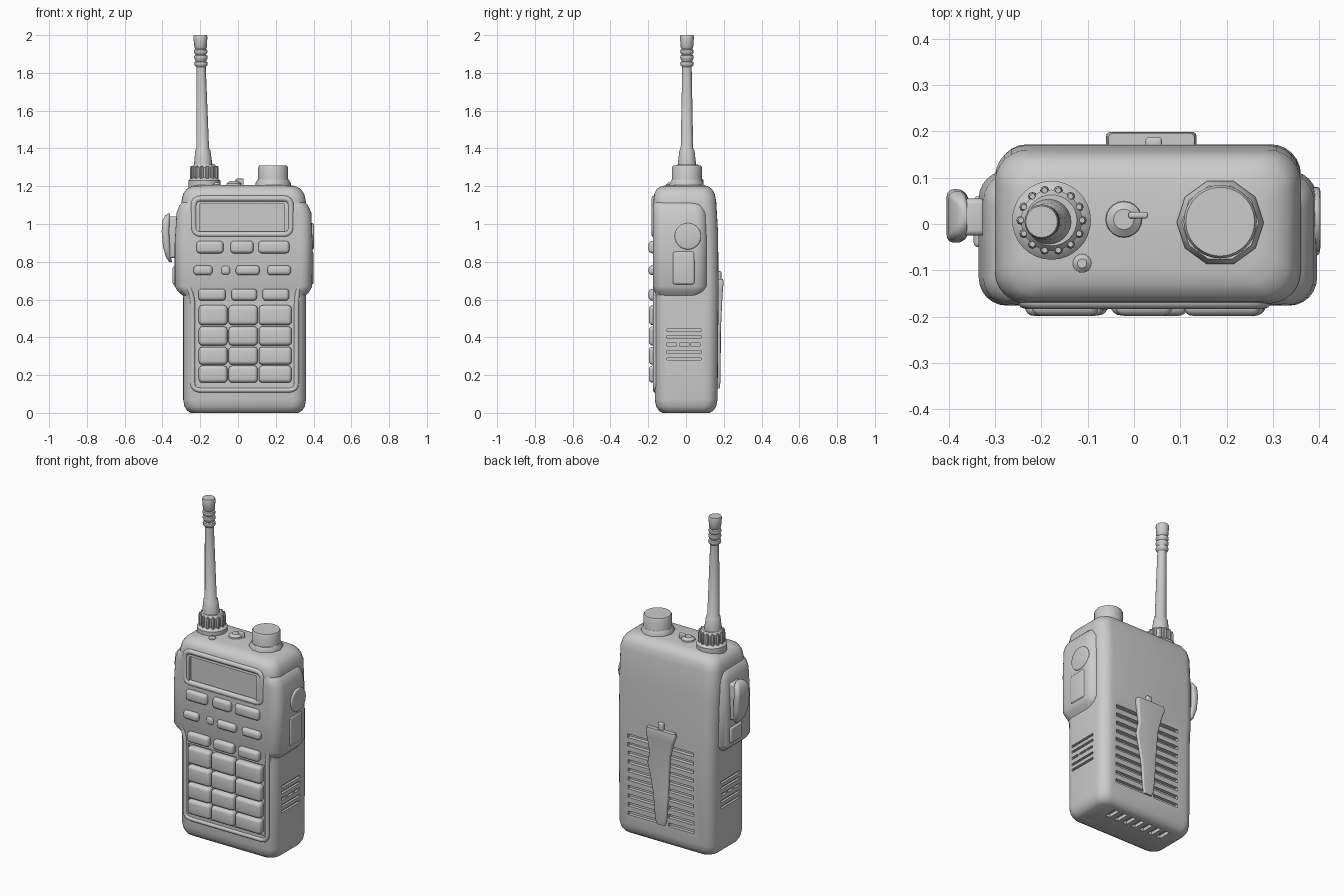
import bpy, bmesh, math
from mathutils import Vector


def finish(ob, angle=35):
    """Apply modifiers / convert to mesh and smooth by angle."""
    bpy.ops.object.select_all(action='DESELECT')
    ob.select_set(True)
    bpy.context.view_layer.objects.active = ob
    bpy.ops.object.convert(target='MESH')
    bpy.ops.object.shade_smooth_by_angle(angle=math.radians(angle))
    return ob


def add_mesh(name, bm):
    bmesh.ops.recalc_face_normals(bm, faces=bm.faces)
    me = bpy.data.meshes.new(name)
    bm.to_mesh(me)
    bm.free()
    ob = bpy.data.objects.new(name, me)
    bpy.context.collection.objects.link(ob)
    return ob


def skin(name, rings):
    """Closed solid through equal-length rings of points."""
    bm = bmesh.new()
    vs = [[bm.verts.new(p) for p in ring] for ring in rings]
    n = len(rings[0])
    for a, b in zip(vs, vs[1:]):
        for i in range(n):
            bm.faces.new((a[i], a[(i + 1) % n], b[(i + 1) % n], b[i]))
    bm.faces.new(vs[0][::-1])
    bm.faces.new(vs[-1])
    return add_mesh(name, bm)


def loft(name, sections, seg=6):
    """Rounded rectangles (z, x0, x1, y0, y1, r) stacked along z."""
    rings = []
    for z, x0, x1, y0, y1, r in sections:
        ring = []
        for k, (cx, cy) in enumerate([(x1 - r, y1 - r), (x0 + r, y1 - r), (x0 + r, y0 + r), (x1 - r, y0 + r)]):
            for i in range(seg + 1):
                a = math.pi / 2 * (k + i / seg)
                ring.append((cx + r * math.cos(a), cy + r * math.sin(a), z))
        rings.append(ring)
    return skin(name, rings)


def lathe(name, profile, cx, cy, n=32, lean=0.0):
    """Turned part from (radius, z) pairs; lean shifts x with height."""
    z0 = profile[0][1]
    rings = [[(cx + lean * (z - z0) + r * math.cos(2 * math.pi * i / n),
               cy + r * math.sin(2 * math.pi * i / n), z) for i in range(n)] for r, z in profile]
    return finish(skin(name, rings))


def boxes(name, items):
    """One mesh of boxes (x0, x1, y0, y1, z0, z1)."""
    bm = bmesh.new()
    for x0, x1, y0, y1, z0, z1 in items:
        vs = bmesh.ops.create_cube(bm, size=1)['verts']
        for v in vs:
            v.co = Vector(((x0 + x1) / 2 + v.co.x * (x1 - x0), (y0 + y1) / 2 + v.co.y * (y1 - y0),
                           (z0 + z1) / 2 + v.co.z * (z1 - z0)))
    return add_mesh(name, bm)


def pad(name, bounds, bevel=0.015):
    ob = boxes(name, [bounds])
    m = ob.modifiers.new('bevel', 'BEVEL')
    m.width, m.segments = bevel, 4
    return finish(ob)


def rim(name, pts, y, depth, r=0.04):
    """Raised closed bead on the front face through (x, z) corners."""
    path = []
    for i, p in enumerate(pts):
        p = Vector(p)
        d0, d1 = Vector(pts[i - 1]) - p, Vector(pts[(i + 1) % len(pts)]) - p
        a = p + d0.normalized() * min(r, d0.length * 0.45)
        b = p + d1.normalized() * min(r, d1.length * 0.45)
        for t in (0, 0.25, 0.5, 0.75, 1):
            path.append(a * (1 - t) ** 2 + p * 2 * t * (1 - t) + b * t * t)
    cu = bpy.data.curves.new(name, 'CURVE')
    cu.dimensions = '3D'
    cu.bevel_depth, cu.bevel_resolution = depth, 3
    sp = cu.splines.new('POLY')
    sp.points.add(len(path) - 1)
    for q, v in zip(sp.points, path):
        q.co = (v.x, y, v.y, 1)
    sp.use_cyclic_u = True
    ob = bpy.data.objects.new(name, cu)
    bpy.context.collection.objects.link(ob)
    return finish(ob, 60)


# Main body with wider front shell fused on
body = loft('body', [
    (0.00, -0.25, 0.32, -0.125, 0.125, 0.05), (0.012, -0.27, 0.34, -0.145, 0.145, 0.06),
    (0.035, -0.284, 0.354, -0.158, 0.16, 0.065), (0.07, -0.29, 0.36, -0.165, 0.167, 0.065),
    (0.60, -0.29, 0.36, -0.165, 0.172, 0.065), (0.68, -0.295, 0.36, -0.172, 0.172, 0.065),
    (0.95, -0.30, 0.36, -0.172, 0.17, 0.07), (1.12, -0.30, 0.36, -0.172, 0.16, 0.07),
    (1.16, -0.29, 0.35, -0.168, 0.152, 0.07), (1.185, -0.272, 0.332, -0.155, 0.138, 0.065),
    (1.20, -0.245, 0.305, -0.13, 0.115, 0.06), (1.207, -0.21, 0.27, -0.10, 0.09, 0.05)])
shell = loft('front_shell', [
    (0.61, -0.28, 0.35, -0.155, 0.085, 0.06), (0.645, -0.32, 0.38, -0.168, 0.105, 0.06),
    (0.67, -0.335, 0.393, -0.175, 0.115, 0.06), (0.90, -0.335, 0.395, -0.176, 0.115, 0.06),
    (1.06, -0.325, 0.388, -0.176, 0.11, 0.06), (1.10, -0.31, 0.37, -0.174, 0.10, 0.06),
    (1.13, -0.28, 0.34, -0.165, 0.08, 0.06)])

# Cutters: display window, keypad tray, back grilles, side grilles, bottom contacts
cuts = [(-0.205, 0.245, -0.25, -0.155, 0.955, 1.105), (-0.215, 0.29, -0.25, -0.158, 0.15, 0.575)]
for i in range(10):
    z = 0.13 + i * 0.052
    cuts += [(-0.17, 0.0, 0.148, 0.25, z, z + 0.022), (0.07, 0.27, 0.148, 0.25, z, z + 0.022)]
for x0, x1 in ((-0.35, -0.276), (0.346, 0.42)):
    for z in (0.28, 0.315, 0.395, 0.43):
        cuts.append((x0, x1, -0.10, 0.08, z, z + 0.014))
    for y in (-0.10, -0.035, 0.025):
        cuts.append((x0, x1, y, y + 0.05, 0.355, 0.369))
for i in range(7):
    cuts.append((-0.17 + i * 0.06, -0.14 + i * 0.06, 0.02, 0.10, -0.05, 0.02))
cutter = boxes('cutter', cuts)
cutter.hide_render = True
for other, op in ((shell, 'UNION'), (cutter, 'DIFFERENCE')):
    m = body.modifiers.new(op, 'BOOLEAN')
    m.object, m.operation, m.solver = other, op, 'EXACT'
finish(body)
for ob in (shell, cutter):
    bpy.data.objects.remove(ob)

# Raised beads: display bezel and control panel outline
rim('display_bezel', [(-0.235, 0.945), (0.28, 0.945), (0.28, 1.135), (-0.235, 1.135)], -0.167, 0.016)
rim('panel_outline', [(-0.27, 0.925), (0.325, 0.925), (0.325, 0.69), (0.31, 0.61), (0.31, 0.12),
                      (-0.24, 0.12), (-0.24, 0.61), (-0.27, 0.69)], -0.162, 0.013)

# Front buttons: three rows of odd widths, then the number pad
rows = [(0.845, 0.91, [(-0.22, -0.077), (-0.04, 0.082), (0.108, 0.272)]),
        (0.73, 0.78, [(-0.235, -0.135), (-0.09, -0.04), (-0.012, 0.115), (0.155, 0.28)]),
        (0.595, 0.657, [(-0.21, -0.065), (-0.035, 0.10), (0.13, 0.27)])]
for r, (z0, z1, spans) in enumerate(rows):
    for c, (x0, x1) in enumerate(spans):
        front = -0.184 if x1 - x0 < 0.06 else -0.198
        pad(f'button_{r}_{c}', (x0, x1, front, -0.15, z0, z1), 0.018)
for r, (z0, z1) in enumerate([(0.16, 0.25), (0.255, 0.35), (0.357, 0.457), (0.465, 0.57)]):
    for c, (x0, x1) in enumerate([(-0.208, -0.056), (-0.05, 0.104), (0.11, 0.284)]):
        pad(f'key_{r}_{c}', (x0, x1, -0.197, -0.145, z0, z1), 0.02)

# Right side: round button and rectangular cover
bpy.ops.mesh.primitive_cylinder_add(vertices=32, radius=0.07, depth=0.03,
                                    location=(0.387, 0.01, 0.935), rotation=(0, math.pi / 2, 0))
side = bpy.context.object
side.name = 'side_round_button'
m = side.modifiers.new('bevel', 'BEVEL')
m.width, m.segments = 0.008, 3
finish(side)
pad('side_cover', (0.37, 0.401, -0.07, 0.045, 0.68, 0.855), 0.012)

# Left side: talk button on a narrower stem, lower button
pad('talk_stem', (-0.37, -0.32, -0.025, 0.055, 0.82, 1.04), 0.012)
finish(loft('talk_button', [
    (0.80, -0.365, -0.35, 0.0, 0.035, 0.007), (0.825, -0.382, -0.355, -0.025, 0.06, 0.012),
    (0.88, -0.397, -0.36, -0.037, 0.072, 0.015), (0.96, -0.404, -0.365, -0.04, 0.075, 0.015),
    (1.02, -0.40, -0.362, -0.035, 0.07, 0.015), (1.045, -0.385, -0.36, -0.02, 0.055, 0.012),
    (1.055, -0.372, -0.36, 0.0, 0.035, 0.006)]), 50)
pad('side_lower_button', (-0.346, -0.31, -0.05, 0.06, 0.68, 0.775), 0.01)

# Belt clip on the back with its pivot
finish(loft('belt_clip', [
    (0.13, 0.02, 0.07, 0.165, 0.178, 0.006), (0.16, 0.008, 0.082, 0.165, 0.182, 0.007),
    (0.32, -0.005, 0.095, 0.165, 0.184, 0.008), (0.42, -0.01, 0.115, 0.165, 0.184, 0.008),
    (0.49, -0.015, 0.13, 0.165, 0.187, 0.008), (0.56, -0.02, 0.115, 0.165, 0.19, 0.008),
    (0.65, -0.045, 0.13, 0.165, 0.195, 0.01), (0.69, -0.06, 0.135, 0.165, 0.199, 0.01),
    (0.71, -0.055, 0.13, 0.165, 0.196, 0.01)]), 40)
pad('clip_pivot', (0.025, 0.06, 0.16, 0.187, 0.70, 0.75), 0.006)

# Antenna: collar, ribbed nut, sleeve, slim rod with rings and tip
AX, AY = -0.178, 0.008
lathe('antenna_collar', [(0.085, 1.18), (0.085, 1.23), (0.075, 1.24), (0.066, 1.245), (0.066, 1.30), (0.055, 1.315)], AX, AY)
for i in range(14):
    a = 2 * math.pi * i / 14
    x, y = AX + 0.066 * math.cos(a), AY + 0.066 * math.sin(a)
    lathe(f'nut_rib_{i}', [(0.008, 1.24), (0.01, 1.25), (0.01, 1.295), (0.006, 1.308)], x, y, 8)
prof = [(0.05, 1.30), (0.047, 1.33), (0.04, 1.39), (0.033, 1.40), (0.025, 1.83)]
for z in (1.835, 1.87, 1.9):
    prof += [(0.034, z + 0.005), (0.036, z + 0.012), (0.034, z + 0.022), (0.027, z + 0.026)]
prof += [(0.033, 1.935), (0.037, 1.99), (0.034, 2.0)]
lathe('antenna', prof, -0.184, 0.005, 24, -0.022)

# Volume knob
lathe('knob_base', [(0.094, 1.18), (0.094, 1.215), (0.083, 1.235)], 0.186, 0.003, 10)
lathe('knob', [(0.079, 1.21), (0.079, 1.30), (0.074, 1.309)], 0.186, 0.005, 40)

# Small top details: centre boss with tab, indicator bead
lathe('top_boss', [(0.042, 1.19), (0.038, 1.215), (0.022, 1.227)], -0.022, 0.01, 20)
pad('top_tab', (-0.012, 0.03, 0.012, 0.026, 1.20, 1.24), 0.005)
lathe('indicator', [(0.021, 1.18), (0.02, 1.21), (0.01, 1.219)], -0.112, -0.085, 16)
